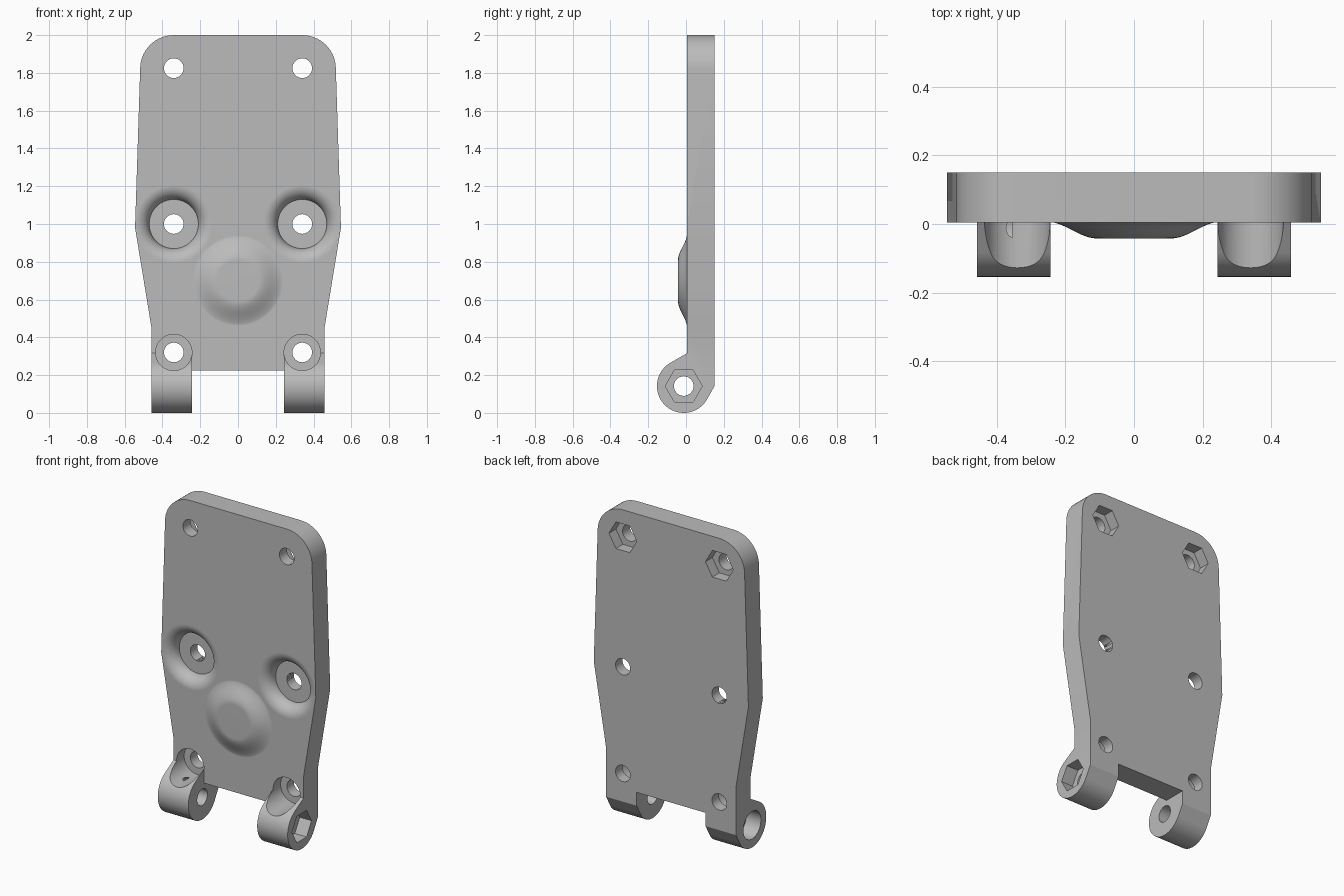
import bpy, bmesh
from math import cos, sin, pi, radians, sqrt

cube = bpy.data.objects.get("Cube")
if cube:
    bpy.data.objects.remove(cube, do_unlink=True)

# Main dimensions
FRONT, BACK = 0.005, 0.15
BOLT_X, SEAT_Y = 0.34, 0.08
PIN_Y, PIN_Z, KNUCKLE_R = -0.012, 0.142, 0.142

grey = bpy.data.materials.new("plain grey")
grey.use_nodes = True
colour = (0.5, 0.5, 0.5, 1)
grey.diffuse_color = colour
grey.node_tree.nodes["Principled BSDF"].inputs["Base Color"].default_value = colour


def finish(bm, name):
    bmesh.ops.recalc_face_normals(bm, faces=bm.faces)
    mesh = bpy.data.meshes.new(name)
    bm.to_mesh(mesh)
    bm.free()
    obj = bpy.data.objects.new(name, mesh)
    bpy.context.collection.objects.link(obj)
    mesh.materials.append(grey)
    return obj


def arc(cu, cv, r, start, end, steps):
    angles = [radians(start + (end - start) * i / steps) for i in range(steps + 1)]
    return [(cu + r * cos(a), cv + r * sin(a)) for a in angles]


def ring(cu, cv, r, sides=48):
    return arc(cu, cv, r, 0, 360, sides)[:-1]


def prism(name, axis, points, lo, hi):
    """Extrude an outline along x (points are y, z) or y (points are x, z)."""
    bm = bmesh.new()
    place = (lambda u, v, w: (w, u, v)) if axis == "x" else (lambda u, v, w: (u, w, v))
    face = bm.faces.new([bm.verts.new(place(u, v, lo)) for u, v in points])
    new = bmesh.ops.extrude_face_region(bm, geom=[face])["geom"]
    verts = [g for g in new if isinstance(g, bmesh.types.BMVert)]
    bmesh.ops.translate(bm, verts=verts, vec=place(0, 0, hi - lo))
    return finish(bm, name)


def lathe(name, profile, cx, cz):
    """Spin (radius, y) points about a line parallel to y."""
    bm = bmesh.new()
    verts = [bm.verts.new((cx + r, y, cz)) for r, y in profile]
    edges = [bm.edges.new(pair) for pair in zip(verts, verts[1:])]
    bmesh.ops.spin(bm, geom=verts + edges, cent=(cx, 0, cz), axis=(0, 1, 0),
                   angle=2 * pi, steps=64, use_duplicate=False)
    bmesh.ops.remove_doubles(bm, verts=bm.verts, dist=1e-5)
    return finish(bm, name)


def apply_modifier(obj, mod):
    bpy.context.view_layer.objects.active = obj
    bpy.ops.object.modifier_apply(modifier=mod.name)


def combine(obj, other, operation):
    mod = obj.modifiers.new("combine", "BOOLEAN")
    mod.operation, mod.object, mod.solver = operation, other, "EXACT"
    apply_modifier(obj, mod)
    bpy.data.objects.remove(other, do_unlink=True)


def cut(obj, other):
    combine(obj, other, "DIFFERENCE")


def box(name, x, y0, y1, z0, z1):
    return prism(name, "y", [(-x, z0), (x, z0), (x, z1), (-x, z1)], y0, y1)


# Side section: plate with the hinge knuckle hanging below its front
section = [(BACK, 2.0), (FRONT, 2.0), (FRONT, 0.316)]
section += arc(PIN_Y, PIN_Z, KNUCKLE_R, 120, 330, 40) + [(BACK, 0.14)]
plate = prism("hinge_plate", "x", section, -0.7, 0.7)

# Front outline: tapered sides and rounded top corners
half = [(0.458, -0.1), (0.458, 0.45), (0.545, 0.98)]
half += arc(BOLT_X, 1.822, 0.178, 0, 90, 14)
half[-1] = (BOLT_X, 2.0)
outline = half + [(-x, z) for x, z in reversed(half)]
combine(plate, prism("outline", "y", outline, -0.5, 0.5), "INTERSECT")

# Gap between the two knuckles
cut(plate, box("gap", 0.243, -0.5, 0.5, -0.5, 0.225))
cut(plate, box("gap_front", 0.243, -0.5, FRONT, -0.6, 0.4))

# Dimples, screw seats, nut pockets and bolt holes on both sides
fillet = SEAT_Y - FRONT
dimple = [(0, SEAT_Y)] + arc(0.13 + fillet, SEAT_Y, fillet, 180, 90, 10)
dimple = [(r, y if i == 0 else 2 * FRONT + fillet - (y - SEAT_Y) - FRONT)
          for i, (r, y) in enumerate(dimple)]
dimple += [(0.13 + fillet, -0.2), (0, -0.2)]
for x in (-BOLT_X, BOLT_X):
    cut(plate, lathe("dimple", dimple, x, 1.0))
    cut(plate, prism("screw_seat", "y", ring(x, 0.32, 0.096), -0.5, SEAT_Y))
    cut(plate, prism("nut_pocket", "y", ring(x, 1.825, 0.098, 6), SEAT_Y, 0.5))
    for z in (0.32, 1.0, 1.825):
        cut(plate, prism("bolt_hole", "y", ring(x, z, 0.052, 32), -0.5, 0.5))

# Hinge pin bore with a hexagonal pocket on one end and a round one on the other
cut(plate, prism("pin_bore", "x", ring(PIN_Y, PIN_Z, 0.052, 32), -0.7, 0.7))
cut(plate, prism("pin_nut", "x", ring(PIN_Y, PIN_Z, 0.098, 6), 0.375, 0.7))
cut(plate, prism("pin_head", "x", ring(PIN_Y, PIN_Z, 0.088), -0.7, -0.355))

# Soft round boss in the middle
boss = [(0, -0.042)]
for i in range(15):
    t = i / 14
    boss.append((0.11 + 0.14 * t, -0.042 + 0.048 * t * t * (3 - 2 * t)))
boss += [(0.25, 0.05), (0, 0.05)]
combine(plate, lathe("boss", boss, 0, 0.7), "UNION")

# Smooth shading with crisp edges
bpy.ops.object.select_all(action="DESELECT")
plate.select_set(True)
bpy.context.view_layer.objects.active = plate
bpy.ops.object.shade_smooth_by_angle(angle=radians(25))
weighted = plate.modifiers.new("weighted", "WEIGHTED_NORMAL")
weighted.keep_sharp = True
apply_modifier(plate, weighted)
